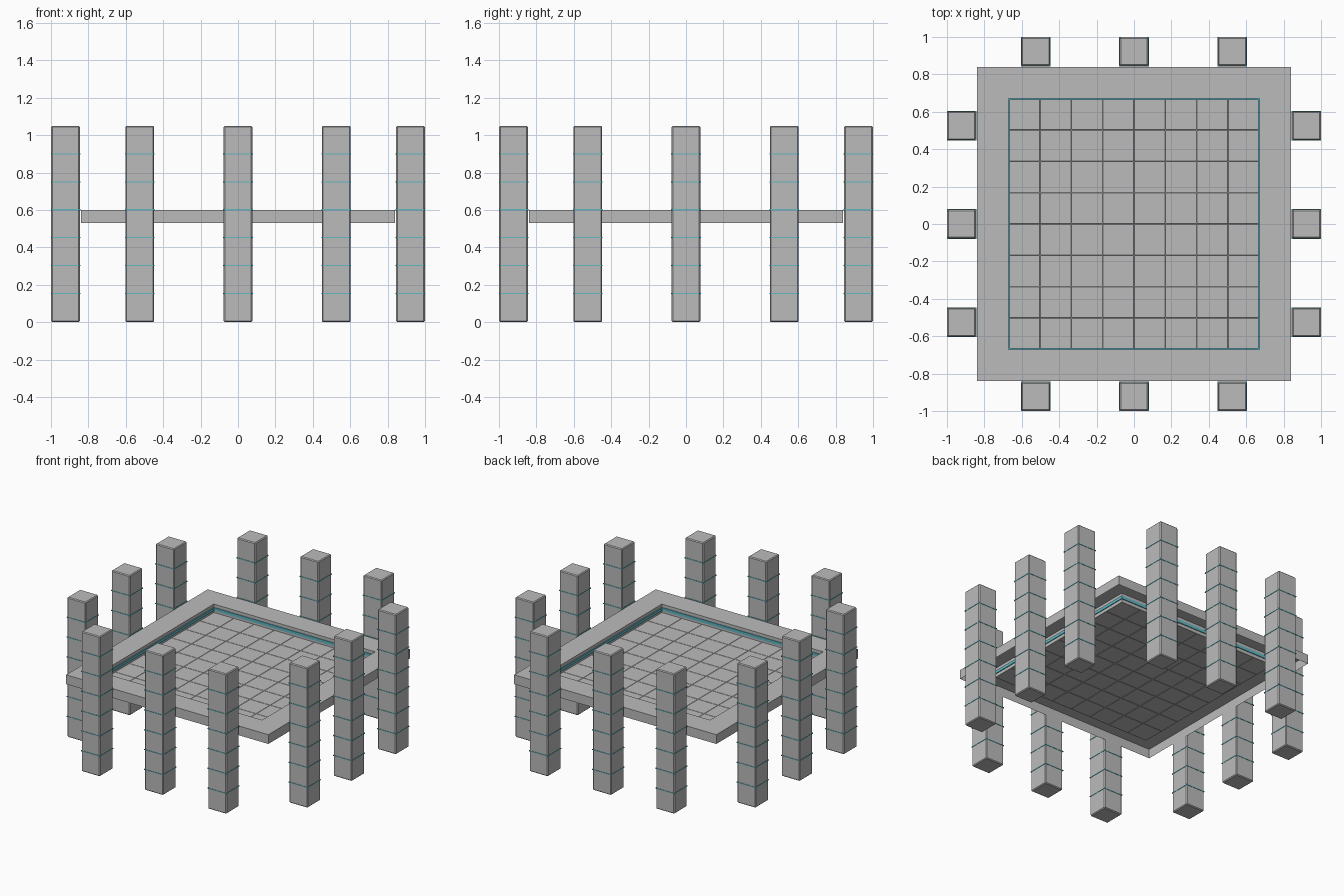
import bpy, bmesh
from mathutils import Matrix, Vector
from math import pi

if "Cube" in bpy.data.objects:
    bpy.data.objects.remove(bpy.data.objects["Cube"])

OUT, INN, CELL = 0.84, 0.67, 0.1675     # rim outer / inner half size, tile size
ZB, ZT = 0.53, 0.60                     # underside and top of the platform


def material(name, rgb):
    m = bpy.data.materials.new(name)
    m.diffuse_color = (*rgb, 1)
    m.use_nodes = True
    m.node_tree.nodes["Principled BSDF"].inputs["Base Color"].default_value = m.diffuse_color
    return m


STONE = material("grey stone", (0.5, 0.5, 0.5))
TEAL = material("teal trim", (0.12, 0.48, 0.55))


def finish(name, bm, mat):
    me = bpy.data.meshes.new(name)
    bm.to_mesh(me)
    bm.free()
    me.materials.append(mat)
    ob = bpy.data.objects.new(name, me)
    bpy.context.collection.objects.link(ob)
    return ob


def add_box(bm, centre, size):
    mat = Matrix.Translation(centre) @ Matrix.Diagonal((*size, 1))
    return bmesh.ops.create_cube(bm, size=1, matrix=mat)["verts"]


def bevel(ob, width):
    mod = ob.modifiers.new("edge", "BEVEL")
    mod.width, mod.segments = width, 1


# Pillars with thin trim bands between their seven blocks, three per side
for side in range(4):
    turn = Matrix.Rotation(side * pi / 2, 4, 'Z')
    for off in (-0.525, 0, 0.525):
        p = turn @ Vector((0.922, off, 0))
        bm = bmesh.new()
        add_box(bm, (p.x, p.y, 0.525), (0.153, 0.153, 1.05))
        bevel(finish("pillar", bm, STONE), 0.006)
        bm = bmesh.new()
        for i in range(1, 7):
            add_box(bm, (p.x, p.y, 0.005 + i * 0.149), (0.158, 0.158, 0.006))
        finish("pillar_bands", bm, TEAL)

# Rim: open-bottomed blocks (outer wall, top, inner wall), four straight runs and corners
bm = bmesh.new()
for side in range(4):
    turn = Matrix.Rotation(side * pi / 2, 4, 'Z')

    def face(*pts):
        bm.faces.new([bm.verts.new(turn @ Vector(p)) for p in pts])

    def wall(a, b):
        face((*a, ZB), (*b, ZB), (*b, ZT), (*a, ZT))

    for i in range(-3, 3):
        a, b = i * CELL, (i + 1) * CELL
        wall((OUT, a), (OUT, b))
        face((OUT, a, ZT), (OUT, b, ZT), (INN, b, ZT), (INN, a, ZT))
        wall((INN, b), (INN, a))
    c = 3 * CELL
    ring = [(OUT, c), (OUT, OUT), (c, OUT), (c, INN), (INN, INN), (INN, c)]
    face(*[(*p, ZT) for p in ring])
    for k in (0, 1, 3, 4):
        wall(ring[k], ring[k + 1])
finish("platform_rim", bm, STONE)

# Trim strip around the inner wall of the rim
bm = bmesh.new()
for s in (-1, 1):
    add_box(bm, (s * INN, 0, 0.565), (0.012, 2 * INN + 0.012, 0.022))
    add_box(bm, (0, s * INN, 0.565), (2 * INN + 0.012, 0.012, 0.022))
finish("rim_trim", bm, TEAL)

# Recessed floor of square tiles with fine joints
bm = bmesh.new()
for i in range(8):
    for j in range(8):
        add_box(bm, ((i - 3.5) * CELL, (j - 3.5) * CELL, ZB + 0.004), (CELL, CELL, 0.008))
bevel(finish("floor_tiles", bm, STONE), 0.002)
